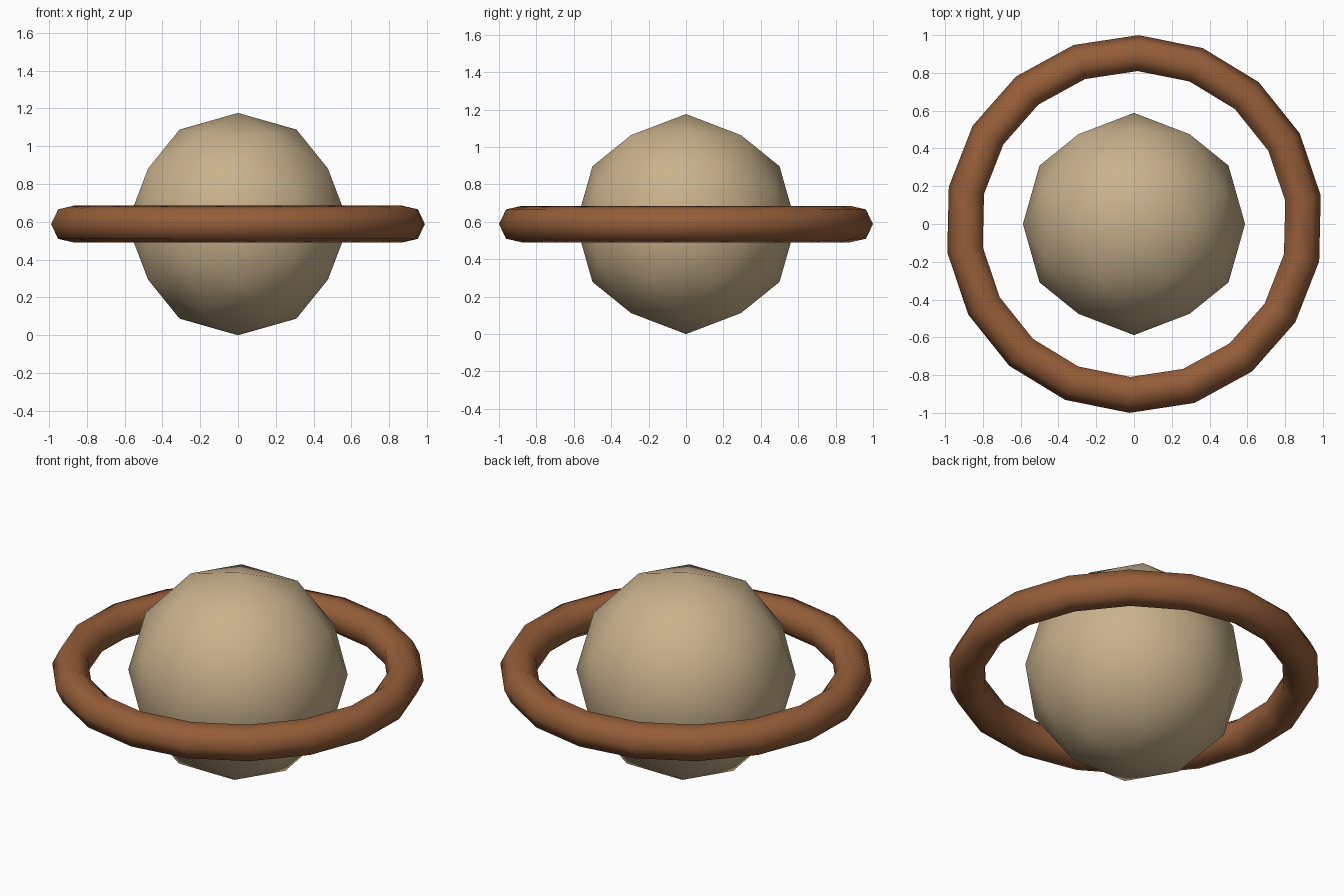
import bpy
import math

if "Cube" in bpy.data.objects:
    bpy.data.objects.remove(bpy.data.objects["Cube"])

R = 0.588  # planet radius, also the height of its centre


def finish(name, color):
    """Name, colour and smooth the active object, applying its rotation."""
    ob = bpy.context.active_object
    ob.name = name
    bpy.ops.object.transform_apply(location=False, rotation=True, scale=False)
    mat = bpy.data.materials.new(name + "_colour")
    mat.diffuse_color = (*color, 1)
    mat.use_nodes = True
    mat.node_tree.nodes["Principled BSDF"].inputs["Base Color"].default_value = mat.diffuse_color
    ob.data.materials.append(mat)
    for p in ob.data.polygons:
        p.use_smooth = True
    return ob


# Planet: icosphere turned so that an edge midpoint points straight up
bpy.ops.mesh.primitive_ico_sphere_add(
    subdivisions=2, radius=R, location=(0, 0, R),
    rotation=(0, -math.atan(2) / 2, 0))
finish("planet", (0.58, 0.44, 0.26))

# Ring: 18 segments, seven-sided section, turned slightly about z
bpy.ops.mesh.primitive_torus_add(
    major_segments=18, minor_segments=7, major_radius=0.9, minor_radius=0.1,
    location=(0, 0, R), rotation=(0, 0, 0.5))
finish("ring", (0.30, 0.11, 0.04))
